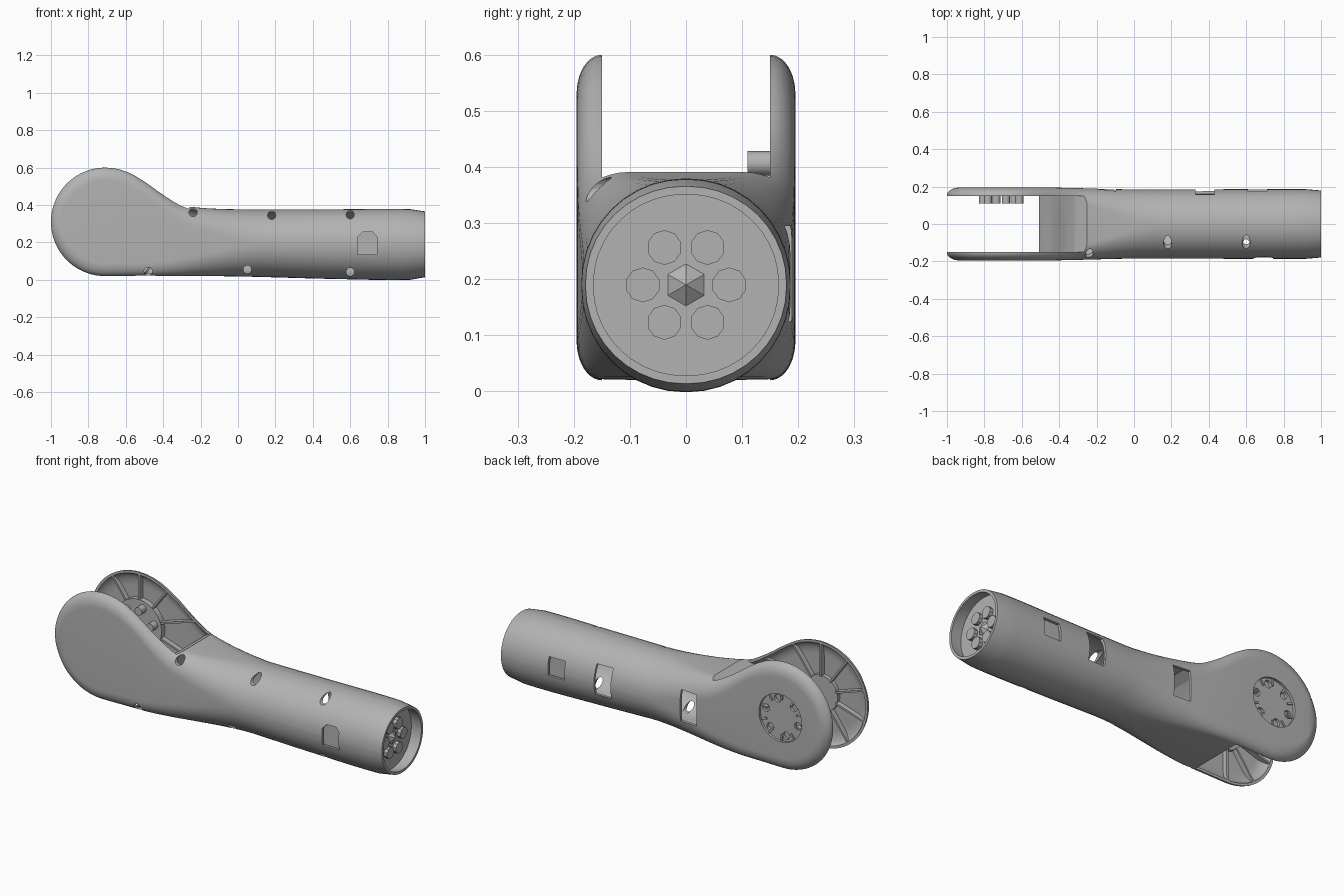
import bpy, bmesh, math
from mathutils import Matrix, Vector

cube = bpy.data.objects.get("Cube")
if cube:
    bpy.data.objects.remove(cube, do_unlink=True)

grey = bpy.data.materials.new("mid_grey")
grey.use_nodes = True
grey.diffuse_color = (0.45, 0.45, 0.45, 1)
grey.node_tree.nodes["Principled BSDF"].inputs["Base Color"].default_value = (0.45, 0.45, 0.45, 1)

CX, CZ, R = -0.71, 0.31, 0.29      # joint disc centre and radius
GAP = 0.15                         # half width of the fork opening
TOP = [(-0.71, 0.60), (-0.6, 0.58), (-0.5, 0.525), (-0.4, 0.455), (-0.3, 0.402),
       (-0.2, 0.385), (0, 0.377), (0.5, 0.377), (0.92, 0.378), (1.02, 0.362)]
BOTTOM = [(-0.71, 0.02), (-0.5, 0.022), (0, 0.018), (0.5, 0.005), (0.92, 0.0), (1.02, 0.018)]
WIDTH = [(-0.71, 0.195), (-0.4, 0.194), (0, 0.185), (0.92, 0.186), (1.02, 0.177)]


def curve(pts, x):
    """Smooth interpolation through a few points."""
    x = min(max(x, pts[0][0]), pts[-1][0])
    i = next(k for k in range(len(pts) - 1) if x <= pts[k + 1][0])

    def slope(k):
        a, b = pts[max(k - 1, 0)], pts[min(k + 1, len(pts) - 1)]
        return 0 if k == 0 else (b[1] - a[1]) / (b[0] - a[0])
    (xa, ya), (xb, yb) = pts[i], pts[i + 1]
    h = xb - xa
    t = (x - xa) / h
    return (ya * (1 + 2 * t) * (1 - t) ** 2 + yb * t * t * (3 - 2 * t)
            + h * slope(i) * t * (1 - t) ** 2 + h * slope(i + 1) * t * t * (t - 1))


def finish(name, bm):
    bmesh.ops.recalc_face_normals(bm, faces=bm.faces)
    mesh = bpy.data.meshes.new(name)
    bm.to_mesh(mesh)
    bm.free()
    mesh.materials.append(grey)
    obj = bpy.data.objects.new(name, mesh)
    bpy.context.collection.objects.link(obj)
    return obj


def section(x, d):
    """Rounded cross-section at x, inset by d, from slab-like to circular."""
    w = curve(WIDTH, x) - d
    if x < CX:
        half = math.sqrt(max((R - d) ** 2 - (x - CX) ** 2, 1e-5))
        top, bot = CZ + half, CZ - half
        u = min((x + 1 - d) / 0.07, 1)
        w = GAP + 0.004 + (w - GAP - 0.004) * math.sqrt(max(1 - (1 - u) ** 2, 0))
        rz = 0.07 * R / half
    else:
        top, bot = curve(TOP, x) - d, curve(BOTTOM, x) + d
        half, rz = (top - bot) / 2, 0.07
    t = min(max((x + 0.5) / 0.7, 0), 1)
    t = t * t * (3 - 2 * t)
    ry = min(max(w - GAP, 0.002) * (1 - t) + w * t, 0.98 * w)
    rz = min(rz * (1 - t) + half * t, 0.98 * half)
    mid, ring = (top + bot) / 2, []
    for q, (sy, sz) in enumerate([(1, 1), (-1, 1), (-1, -1), (1, -1)]):
        for k in range(11):
            a = (q + k / 10) * math.pi / 2
            ring.append((x, sy * (w - ry) + ry * math.cos(a),
                         mid + sz * (half - rz) + rz * math.sin(a)))
    return ring


def shell_solid(name, d, end):
    start = -1 + d
    bend = [CX - (CX - start) * math.cos(k / 18 * math.pi / 2) for k in range(18)]
    bend[0] += 0.0005
    xs = bend + [CX + (0.92 - CX) * k / 40 for k in range(41)] + [end]
    bm = bmesh.new()
    rings = [[bm.verts.new(p) for p in section(x, d)] for x in xs]
    for a, b in zip(rings, rings[1:]):
        for i in range(len(a)):
            j = (i + 1) % len(a)
            bm.faces.new((a[i], a[j], b[j], b[i]))
    bm.faces.new(rings[0])
    bm.faces.new(rings[-1])
    return finish(name, bm)


def prism(name, outline, y0, y1):
    bm = bmesh.new()
    face = bm.faces.new([bm.verts.new((x, y0, z)) for x, z in outline])
    new = bmesh.ops.extrude_face_region(bm, geom=[face])["geom"]
    bmesh.ops.translate(bm, verts=[v for v in new if isinstance(v, bmesh.types.BMVert)],
                        vec=(0, y1 - y0, 0))
    return finish(name, bm)


def box(name, x, z, wide, high, y0, y1):
    a, b = wide / 2, high / 2
    return prism(name, [(x - a, z - b), (x + a, z - b), (x + a, z + b), (x - a, z + b)], y0, y1)


def rod(name, start, end, r, r2=None, sides=32):
    start, end = Vector(start), Vector(end)
    axis = end - start
    bm = bmesh.new()
    bmesh.ops.create_cone(bm, cap_ends=True, segments=sides, radius1=r,
                          radius2=r if r2 is None else r2, depth=axis.length,
                          matrix=Matrix.Translation((start + end) / 2)
                          @ axis.to_track_quat('Z', 'Y').to_matrix().to_4x4())
    return finish(name, bm)


def carve(obj, cutter, operation='DIFFERENCE', keep=False):
    mod = obj.modifiers.new("carve", 'BOOLEAN')
    mod.operation, mod.solver, mod.object = operation, 'EXACT', cutter
    bpy.context.view_layer.objects.active = obj
    bpy.ops.object.modifier_apply(modifier=mod.name)
    if not keep:
        bpy.data.objects.remove(cutter, do_unlink=True)


def around(n, r, x=CX, z=CZ, phase=0.0):
    for k in range(n):
        a = 2 * math.pi * k / n + phase
        yield a, x + r * math.cos(a), z + r * math.sin(a)


# Hollow tube and forked housing
housing = shell_solid("housing", 0.0, 1.0)
carve(housing, shell_solid("cavity", 0.014, 1.02))
clip = shell_solid("clip_helper", 0.009, 0.99)
clip.hide_render = True

# Fork opening
saddle = [(-0.52, 0.0), (-0.5, 0.04), (-0.44, 0.12), (-0.40, 0.21), (-0.365, 0.29),
          (-0.32, 0.35), (-0.25, 0.392)]
carve(housing, prism("gap", saddle + [(-0.25, 0.8), (-1.2, 0.8), (-1.2, -0.2), (-0.52, -0.2)],
                     -GAP, GAP))
wall = prism("fork_saddle", saddle + [(x + 0.014, z - 0.004) for x, z in reversed(saddle)], -0.2, 0.2)
carve(wall, clip, 'INTERSECT', keep=True)

# Cable windows on the back, port on the front
for x, z, high in [(-0.145, 0.21, 0.17), (0.38, 0.21, 0.16), (0.66, 0.21, 0.10)]:
    carve(housing, box("window", x, z, 0.10, high, 0.12, 0.3))
port = [(0.64, 0.135), (0.742, 0.135), (0.742, 0.23), (0.72, 0.255), (0.665, 0.255), (0.64, 0.23)]
carve(housing, prism("port", port, -0.3, -0.12))
box("front_port_floor", 0.69, 0.195, 0.13, 0.15, -0.155, -0.148)
box("back_port_floor", 0.66, 0.21, 0.13, 0.13, 0.148, 0.155)

# Screw holes on the front
for x, z in [(-0.24, 0.36), (0.18, 0.345), (0.6, 0.348), (-0.48, 0.045), (0.05, 0.055), (0.6, 0.042)]:
    carve(housing, rod("screw_hole", (x, -0.3, z), (x, -0.03, z), 0.022, sides=16))

# Round mounting plate in the back cheek, with bolt holes and posts
carve(housing, rod("plate_hole", (CX, 0.16, CZ), (CX, 0.3, CZ), 0.13, sides=48))
plate = rod("back_mount_plate", (CX, 0.15, CZ), (CX, 0.18, CZ), 0.14, sides=48)
for a, x, z in around(6, 0.1, phase=0.26):
    carve(plate, rod("bolt_hole", (x, 0.165, z), (x, 0.25, z), 0.021, sides=12))
    rod("mount_post", (x, 0.11, z), (x, 0.155, z), 0.022, sides=12)
rod("front_hub", (CX, -0.185, CZ), (CX, -0.16, CZ), 0.10, sides=48)

# Radial ribs inside both cheeks
for side, label in [(-1, "front"), (1, "back")]:
    for a, x, z in around(10, 0.095, phase=0.31):
        reach = 0.36 if math.cos(a) > 0.75 else 0.2
        dx, dz = math.cos(a), math.sin(a)
        ends = [(x, z), (x + reach * dx, z + reach * dz)]
        outline = [(px - s * dz * 0.005, pz + s * dx * 0.005)
                   for (px, pz), s in [(ends[0], 1), (ends[1], 1), (ends[1], -1), (ends[0], -1)]]
        rib = prism(label + "_rib", outline, side * (GAP + 0.003), side * 0.2)
        carve(rib, clip, 'INTERSECT', keep=True)
bpy.data.objects.remove(clip, do_unlink=True)

# Recessed end plate with bosses and a pointed hub
EZ = 0.19
rod("end_plate", (0.915, 0, EZ), (0.935, 0, EZ), 0.174, sides=48)
for a, y, z in around(6, 0.077, x=0, z=EZ):
    rod("end_boss", (0.93, y, z), (0.955, y, z), 0.031, sides=10)
rod("end_hub", (0.93, 0, EZ), (0.96, 0, EZ), 0.045, 0.0, sides=6)

# Smooth shading with crisp edges
bpy.ops.object.select_all(action='DESELECT')
for obj in bpy.context.collection.objects:
    if obj.type == 'MESH':
        obj.select_set(True)
        bpy.context.view_layer.objects.active = obj
bpy.ops.object.shade_smooth_by_angle(angle=math.radians(35))
